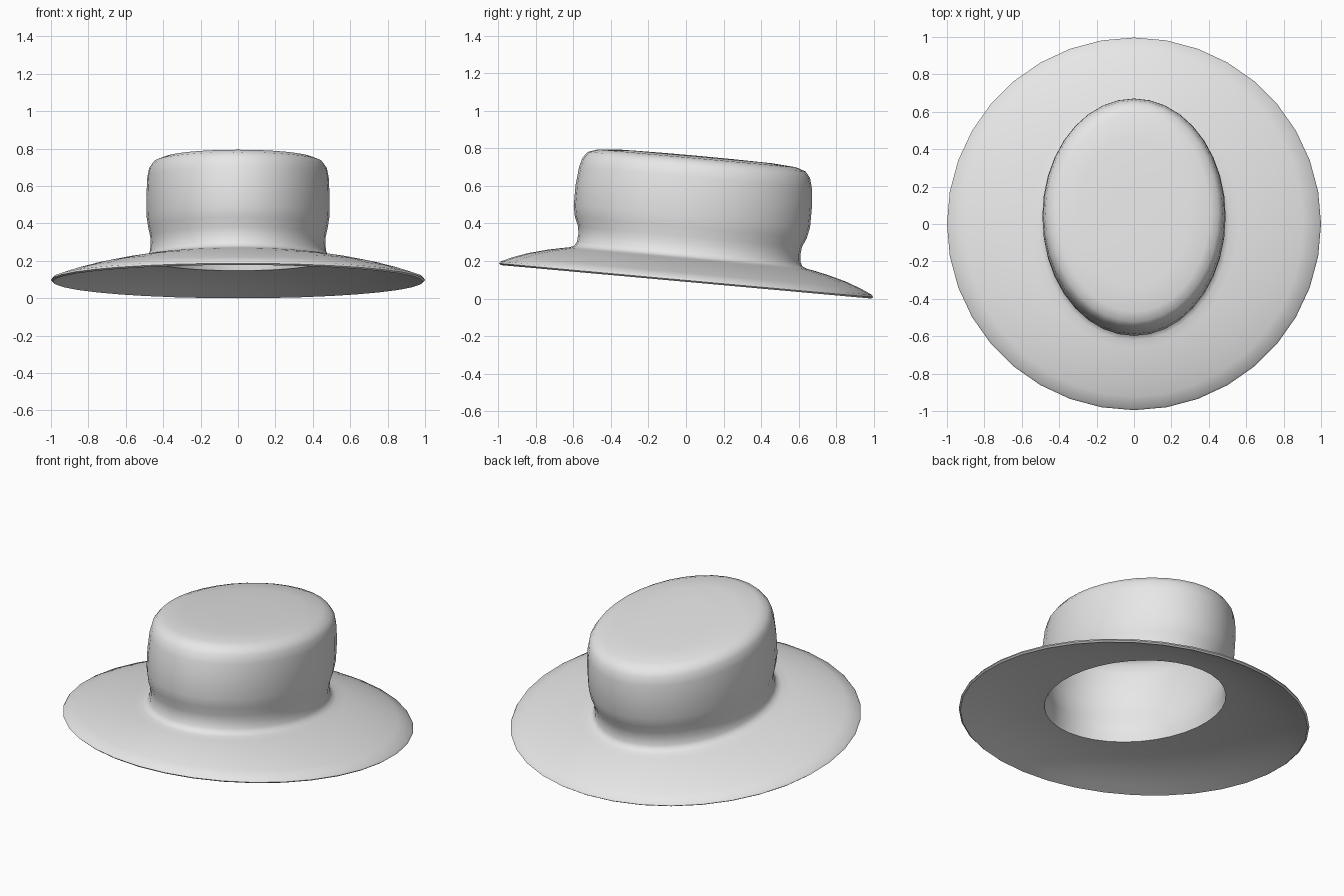
import bpy, bmesh, math
from mathutils import Matrix

if "Cube" in bpy.data.objects:
    bpy.data.objects.remove(bpy.data.objects["Cube"])

SEGMENTS = 36
TILT = math.asin(0.09)      # the hat leans down towards the back

# Elliptical rings as (half width, half depth, height), in the hat's own frame
inner_crown = [
    (0.15, 0.20, 0.655), (0.30, 0.40, 0.653), (0.39, 0.51, 0.645),
    (0.437, 0.567, 0.627), (0.461, 0.594, 0.60), (0.471, 0.606, 0.55),
    (0.476, 0.618, 0.46), (0.476, 0.618, 0.36), (0.466, 0.606, 0.29),
    (0.453, 0.582, 0.23), (0.453, 0.580, 0.17), (0.462, 0.590, 0.112),
]
brim_under = [
    (0.53, 0.65, 0.106), (0.66, 0.745, 0.086), (0.795, 0.85, 0.058),
    (0.90, 0.925, 0.028), (0.99, 0.99, 0.0),
]
brim_top = [
    (1.0, 1.0, 0.008), (0.992, 0.992, 0.02), (0.905, 0.93, 0.048),
    (0.795, 0.85, 0.077), (0.66, 0.75, 0.104), (0.56, 0.675, 0.12),
    (0.51, 0.635, 0.127),
]
outer_crown = [
    (0.485, 0.61, 0.138), (0.472, 0.598, 0.16), (0.467, 0.594, 0.20),
    (0.469, 0.598, 0.24), (0.480, 0.620, 0.29), (0.489, 0.632, 0.35),
    (0.490, 0.632, 0.46), (0.485, 0.622, 0.56), (0.475, 0.608, 0.61),
    (0.452, 0.582, 0.642), (0.405, 0.530, 0.660), (0.30, 0.40, 0.670),
    (0.15, 0.20, 0.673),
]


def add_ring(bm, a, b, h):
    step = math.tau / SEGMENTS
    return [bm.verts.new((a * math.cos(i * step), b * math.sin(i * step), h))
            for i in range(SEGMENTS)]


def close_ring(bm, ring, h):
    tip = bm.verts.new((0, 0, h))
    for i in range(SEGMENTS):
        bm.faces.new((ring[i], ring[(i + 1) % SEGMENTS], tip))


# Hat body: lining, brim and crown lofted as one continuous felt shell
bm = bmesh.new()
rings = [add_ring(bm, *r) for r in inner_crown + brim_under + brim_top + outer_crown]
for lower, upper in zip(rings, rings[1:]):
    for i in range(SEGMENTS):
        j = (i + 1) % SEGMENTS
        bm.faces.new((lower[i], lower[j], upper[j], upper[i]))
close_ring(bm, rings[0], 0.656)
close_ring(bm, rings[-1], 0.674)
bmesh.ops.recalc_face_normals(bm, faces=bm.faces)

# Lean the hat and rest its back edge on the ground
bm.transform(Matrix.Rotation(-TILT, 4, 'X'))
bm.transform(Matrix.Translation((0, 0, -min(v.co.z for v in bm.verts))))

mesh = bpy.data.meshes.new("hat_body")
bm.to_mesh(mesh)
bm.free()
hat = bpy.data.objects.new("hat_body", mesh)
bpy.context.collection.objects.link(hat)

# Plain grey felt
felt = bpy.data.materials.new("grey_felt")
felt.diffuse_color = (0.8, 0.8, 0.8, 1)
felt.use_nodes = True
felt.node_tree.nodes["Principled BSDF"].inputs["Base Color"].default_value = felt.diffuse_color
mesh.materials.append(felt)

# Smooth shading, sharp at the head opening and rim
bpy.context.view_layer.objects.active = hat
hat.select_set(True)
bpy.ops.object.shade_smooth_by_angle(angle=math.radians(50))
